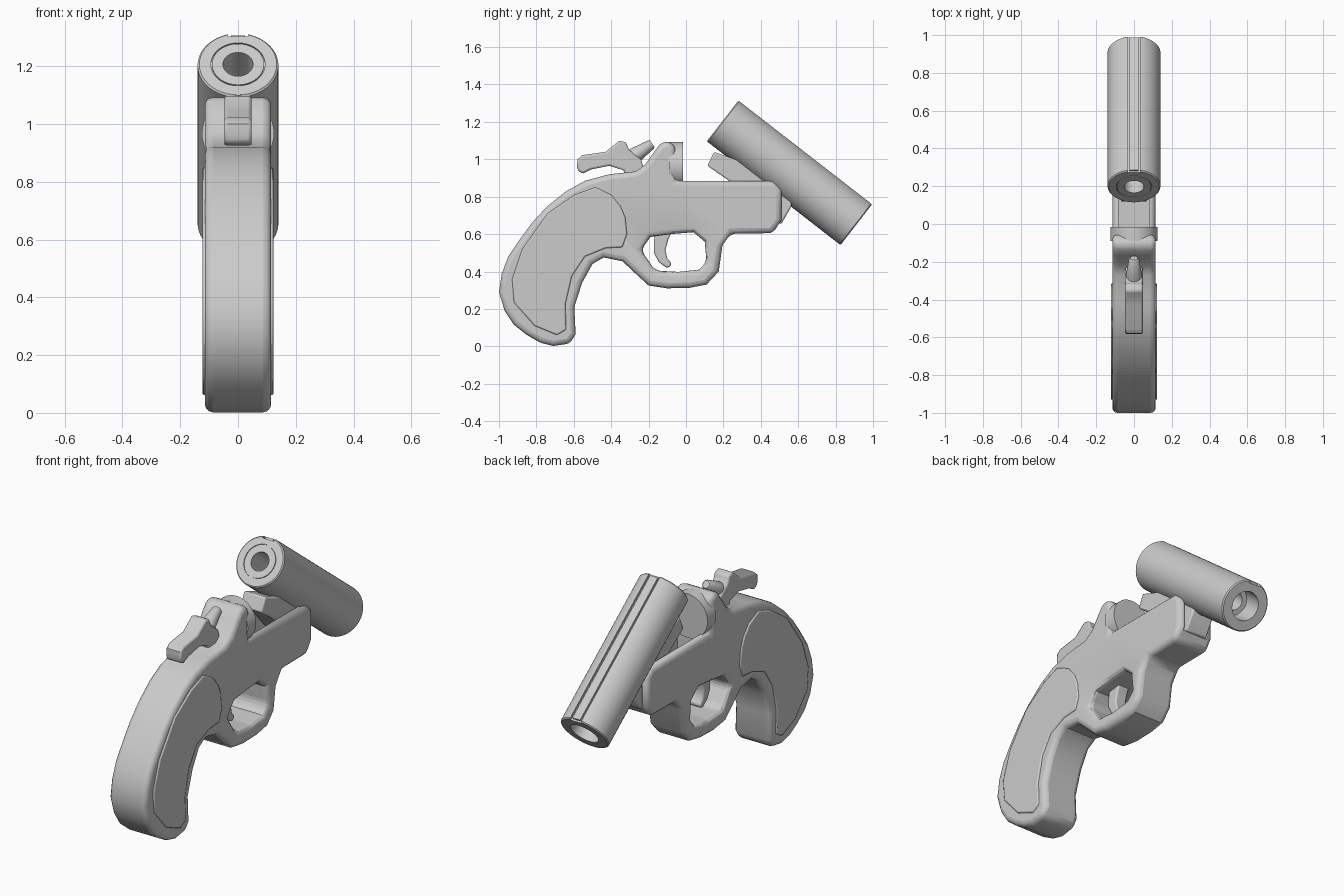
import bpy, bmesh, math
from mathutils import Matrix, Vector

cube = bpy.data.objects.get("Cube")
if cube:
    bpy.data.objects.remove(cube)

metal = bpy.data.materials.new("grey metal")
metal.use_nodes = True
GREY = (0.6, 0.6, 0.6, 1)
metal.diffuse_color = GREY
metal.node_tree.nodes["Principled BSDF"].inputs["Base Color"].default_value = GREY


def finish(name, bm):
    bmesh.ops.recalc_face_normals(bm, faces=bm.faces)
    mesh = bpy.data.meshes.new(name)
    bm.to_mesh(mesh)
    bm.free()
    mesh.materials.append(metal)
    ob = bpy.data.objects.new(name, mesh)
    bpy.context.collection.objects.link(ob)
    return ob


def plate(name, outline, x0, x1):
    """Side profile of (y, z) points extruded across x."""
    bm = bmesh.new()
    face = bm.faces.new([bm.verts.new((x0, y, z)) for y, z in outline])
    ext = bmesh.ops.extrude_face_region(bm, geom=[face])["geom"]
    bmesh.ops.translate(bm, vec=(x1 - x0, 0, 0),
                        verts=[v for v in ext if isinstance(v, bmesh.types.BMVert)])
    return finish(name, bm)


def lathe(name, profile, start, direction, steps=40, closed=False):
    """Revolve (radius, distance) points about an axis."""
    bm = bmesh.new()
    verts = [bm.verts.new((r, 0, d)) for r, d in profile]
    pairs = list(zip(verts, verts[1:] + verts[:1])) if closed else list(zip(verts, verts[1:]))
    edges = [bm.edges.new(p) for p in pairs]
    bmesh.ops.spin(bm, geom=verts + edges, cent=(0, 0, 0), axis=(0, 0, 1),
                   angle=math.tau, steps=steps)
    bmesh.ops.remove_doubles(bm, verts=bm.verts, dist=1e-4)
    turn = Vector(direction).to_track_quat("Z", "X").to_matrix().to_4x4()
    bm.transform(Matrix.Translation(start) @ turn)
    return finish(name, bm)


def bevel(ob, width, segments=3, angle=50):
    m = ob.modifiers.new("bevel", "BEVEL")
    m.width, m.segments = width, segments
    m.limit_method, m.angle_limit = "ANGLE", math.radians(angle)
    m.use_clamp_overlap = False


def cut(ob, cutter):
    m = ob.modifiers.new("cut", "BOOLEAN")
    m.operation, m.solver, m.object = "DIFFERENCE", "EXACT", cutter


def hide(ob):
    ob.hide_render = True
    ob.hide_viewport = True


# Frame: grip, receiver and trigger guard in one profile
frame = plate("frame", [
    (-.1, 1.1), (-.14, 1.08), (-.17, 1.04), (-.22, .97), (-.27, .935), (-.41, .92),
    (-.54, .885), (-.64, .83), (-.74, .75), (-.82, .665), (-.89, .57), (-.95, .48), (-.985, .39),
    (-1, .29), (-.97, .19), (-.92, .115), (-.85, .06), (-.78, .02), (-.71, .002),
    (-.62, .015), (-.59, .065), (-.597, .21), (-.555, .34), (-.5, .44), (-.44, .475),
    (-.34, .455), (-.26, .38), (-.2, .325), (-.1, .31), (.02, .313), (.11, .33),
    (.175, .4), (.195, .54), (.24, .603), (.465, .605), (.51, .675), (.51, .84),
    (.465, .885), (-.055, .885), (-.055, 1.07)], -.115, .115)
guard_hole = plate("guard_hole_cutter", [
    (-.24, .515), (-.19, .585), (-.08, .6), (.04, .61), (.1, .56), (.11, .45), (.07, .41),
    (-.04, .398), (-.165, .405)], -.3, .3)
slot = plate("receiver_slot_cutter", [
    (-.04, .66), (.6, .66), (.6, 1.2), (-.04, 1.2)], -.08, .08)
cut(frame, guard_hole)
bevel(frame, .028)
cut(frame, slot)

# Grip panels, thin plates on both sides
panel = [(-.485, .85), (-.4, .81), (-.35, .75), (-.325, .69), (-.315, .6), (-.34, .53),
         (-.43, .525), (-.54, .48), (-.61, .375), (-.645, .225), (-.64, .09), (-.69, .06),
         (-.81, .11), (-.92, .235), (-.93, .36), (-.875, .52), (-.74, .71), (-.595, .81)]
panels = []
for side, s in (("left", 1), ("right", -1)):
    p = plate(side + "_grip_panel", panel, .1 * s, .123 * s)
    bevel(p, .007, 2)
    panels.append(p)

# Trigger
trigger = plate("trigger", [
    (-.16, .63), (-.07, .63), (-.095, .57), (-.11, .515), (-.1, .47), (-.078, .445),
    (-.085, .425), (-.105, .42), (-.145, .45), (-.172, .5), (-.172, .56)], -.035, .035)
bevel(trigger, .008, 2)

# Round breech plate
breech = lathe("breech_plate", [(0, 0), (.125, 0), (.125, .075), (0, .075)],
               (0, -.09, .968), (0, 1, 0))

# Hammer and its striker
hammer = plate("hammer", [
    (-.58, 1), (-.555, 1.022), (-.43, 1.04), (-.355, 1.1), (-.32, 1.09), (-.305, 1.05),
    (-.24, 1), (-.22, .93), (-.33, .92), (-.33, .94), (-.41, .965), (-.51, .945),
    (-.55, .925), (-.575, .935), (-.583, .96)], -.047, .047)
bevel(hammer, .01, 2)
striker = lathe("striker", [(0, 0), (.045, 0), (.042, .06), (.027, .16), (.02, .168), (0, .168)],
                (0, -.32, .99), (0, .135, .09), 16)

# Barrel, tipped open, with stepped bore, shell rim line and sighting groove
AXIS = Vector((0, .715, -.555)).normalized()
REAR = Vector((0, .197, 1.207))
LENGTH = .905
barrel = lathe("barrel", [
    (.052, 0), (.09, 0), (.09, .006), (.094, .006), (.094, 0), (.134, 0), (.14, .006),
    (.14, LENGTH - .006), (.134, LENGTH), (.08, LENGTH), (.08, LENGTH - .12),
    (.052, LENGTH - .12)], REAR, AXIS, 48, True)
up = Vector((0, -AXIS.z, AXIS.y))


def along(d, h):
    p = REAR + AXIS * d + up * h
    return p.y, p.z


groove = plate("groove_cutter", [along(-.1, .122), along(1, .122), along(1, .2),
                                 along(-.1, .2)], -.035, .035)
cut(barrel, groove)
rib = plate("sight_rib", [along(.01, .11), along(LENGTH - .01, .11),
                          along(LENGTH - .01, .134), along(.01, .134)], -.024, .024)

# Hinge lug joining barrel and receiver
lug = plate("barrel_lug", [
    (.15, 1.04), (.115, .965), (.23, .885), (.36, .74), (.46, .67), (.51, .655),
    (.565, .75), (.56, .82), (.4, .95)], -.068, .068)
bevel(lug, .008, 2)
pivot = lathe("hinge_pin", [(0, 0), (.045, 0), (.045, .2), (0, .2)],
              (-.1, .45, .74), (1, 0, 0), 24)

# Smooth shading with crisp edges
for ob in (frame, *panels, trigger, breech, hammer, striker, barrel, rib, lug, pivot):
    bpy.ops.object.select_all(action="DESELECT")
    ob.select_set(True)
    bpy.context.view_layer.objects.active = ob
    bpy.ops.object.shade_smooth_by_angle(angle=math.radians(35))
for ob in (guard_hole, slot, groove):
    hide(ob)
